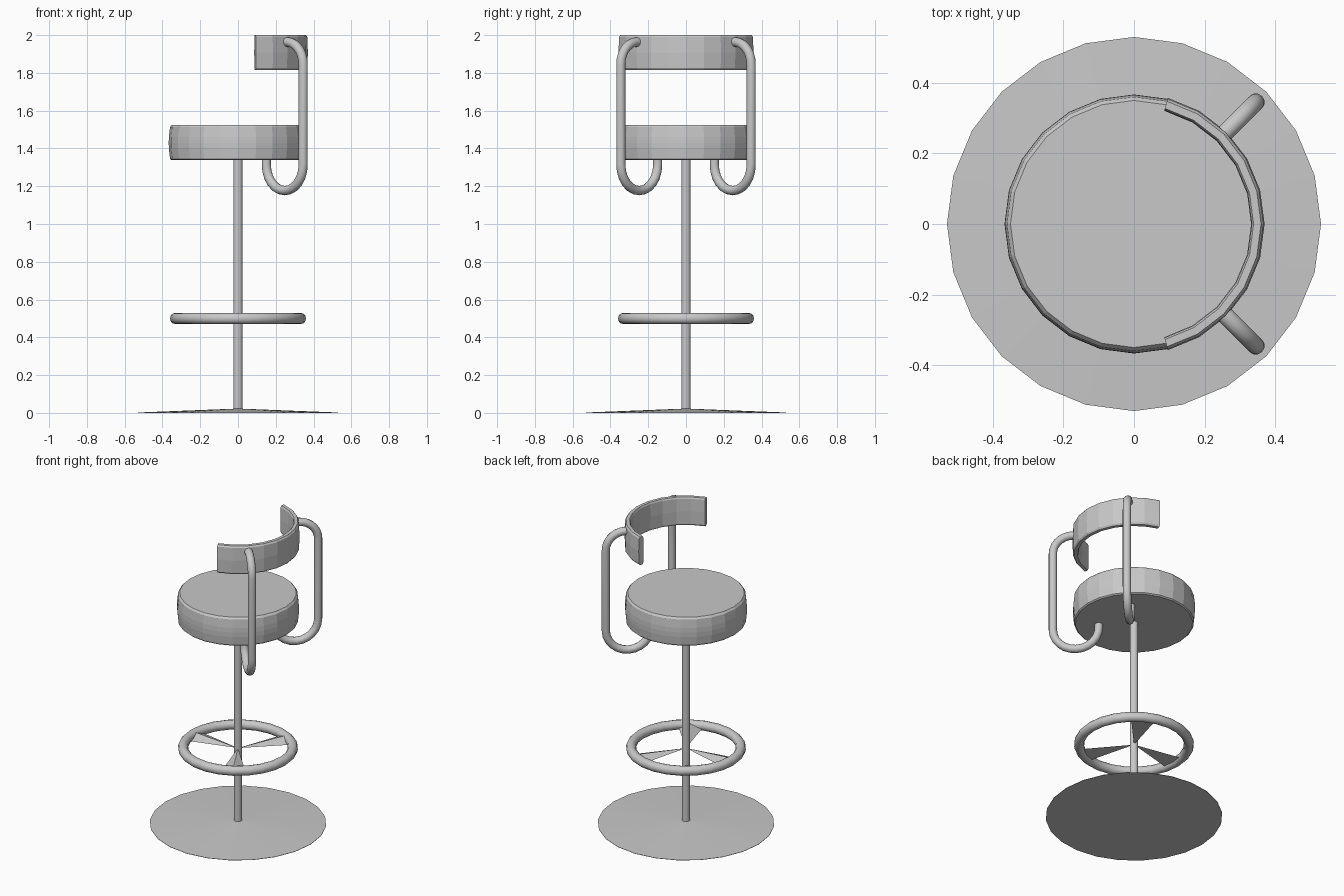
import bpy, bmesh, math
from mathutils import Vector

if "Cube" in bpy.data.objects:
    bpy.data.objects.remove(bpy.data.objects["Cube"])

metal = bpy.data.materials.new("plain grey")
metal.diffuse_color = (0.58, 0.58, 0.58, 1)
metal.use_nodes = True
metal.node_tree.nodes["Principled BSDF"].inputs["Base Color"].default_value = metal.diffuse_color


def finish(name, bm, smooth=False):
    bmesh.ops.remove_doubles(bm, verts=bm.verts, dist=1e-5)
    bmesh.ops.recalc_face_normals(bm, faces=bm.faces)
    me = bpy.data.meshes.new(name)
    bm.to_mesh(me)
    bm.free()
    ob = bpy.data.objects.new(name, me)
    bpy.context.collection.objects.link(ob)
    me.materials.append(metal)
    if smooth:
        bpy.ops.object.select_all(action='DESELECT')
        ob.select_set(True)
        bpy.context.view_layer.objects.active = ob
        bpy.ops.object.shade_smooth_by_angle(angle=math.radians(40))
    return ob


def skin(name, rings, close_rings, close_profile, caps, smooth):
    """Join successive rings of points with quads."""
    bm = bmesh.new()
    vs = [[bm.verts.new(p) for p in r] for r in rings]
    n, m = len(vs), len(vs[0])
    for i in range(n if close_rings else n - 1):
        for j in range(m if close_profile else m - 1):
            a, b = vs[i], vs[(i + 1) % n]
            k = (j + 1) % m
            bm.faces.new((a[j], a[k], b[k], b[j]))
    if caps:
        bm.faces.new(vs[0])
        bm.faces.new(vs[-1])
    return finish(name, bm, smooth)


def lathe_rings(profile, angles):
    return [[(r * math.cos(a), r * math.sin(a), z) for r, z in profile] for a in angles]


def stack(name, profile, sides, smooth=False):
    """Round solid from (radius, height) levels, capped flat at both ends."""
    rings = [[(r * math.cos(2 * math.pi * i / sides), r * math.sin(2 * math.pi * i / sides), z)
              for i in range(sides)] for r, z in profile]
    return skin(name, rings, False, True, True, smooth)


# base: very shallow cone
stack("base", [(0.53, 0), (0.53, 0.002), (0.025, 0.022)], 24)

# centre post
stack("post", [(0.025, 0.005), (0.025, 1.345)], 16, True)

# cushion seat with softened rims
stack("seat", [(0.352, 1.338), (0.36, 1.345), (0.366, 1.40), (0.367, 1.43),
               (0.366, 1.46), (0.36, 1.513), (0.35, 1.525)], 24)

# foot ring
circle = [(0.33 + 0.03 * math.cos(t * math.pi / 6), 0.5 + 0.03 * math.sin(t * math.pi / 6))
          for t in range(12)]
skin("foot_ring", lathe_rings(circle, [2 * math.pi * i / 24 for i in range(24)]),
     True, True, False, True)

# three tapering spokes with a ridge on top
for i in range(3):
    a = math.radians(60 + 120 * i)
    d, s = Vector((math.cos(a), math.sin(a), 0)), Vector((-math.sin(a), math.cos(a), 0))
    bm = bmesh.new()
    tip = bm.verts.new((0, 0, 0.497))
    end = d * 0.315 + Vector((0, 0, 0.488))
    l, r = bm.verts.new(end + s * 0.073), bm.verts.new(end - s * 0.073)
    t = bm.verts.new(end + Vector((0, 0, 0.03)))
    for f in ((tip, l, r), (tip, l, t), (tip, t, r), (l, r, t)):
        bm.faces.new(f)
    finish("spoke_%d" % (i + 1), bm)

# curved backrest
section = [(0.334, 1.825), (0.339, 1.815), (0.36, 1.815), (0.367, 1.825), (0.37, 1.907),
           (0.367, 1.99), (0.36, 2.0), (0.339, 2.0), (0.334, 1.99), (0.332, 1.907)]
skin("backrest", lathe_rings(section, [math.radians(-75 + 15 * i) for i in range(11)]),
     False, True, True, False)

# bent tube arms: (distance from centre, height) path in a diagonal plane
path = [(0.212, 1.342)]
path += [(0.35 - 0.138 * math.cos(math.pi * k / 12), 1.315 - 0.138 * math.sin(math.pi * k / 12))
         for k in range(13)]
path += [(0.488 - 0.118 + 0.118 * math.cos(math.pi * k / 14),
          1.845 + 0.118 * math.sin(math.pi * k / 14)) for k in range(8)]
path += [(0.352, 1.963)]
for side, deg in (("left", 45), ("right", -45)):
    a = math.radians(deg)
    d, s = Vector((math.cos(a), math.sin(a), 0)), Vector((-math.sin(a), math.cos(a), 0))
    pts = [d * r + Vector((0, 0, z)) for r, z in path]
    rings = []
    for i, p in enumerate(pts):
        tan = (pts[min(i + 1, len(pts) - 1)] - pts[max(i - 1, 0)]).normalized()
        nrm = tan.cross(s)
        rings.append([p + 0.025 * (s * math.cos(k * math.pi / 6) + nrm * math.sin(k * math.pi / 6))
                      for k in range(12)])
    skin("arm_" + side, rings, False, True, True, True)
